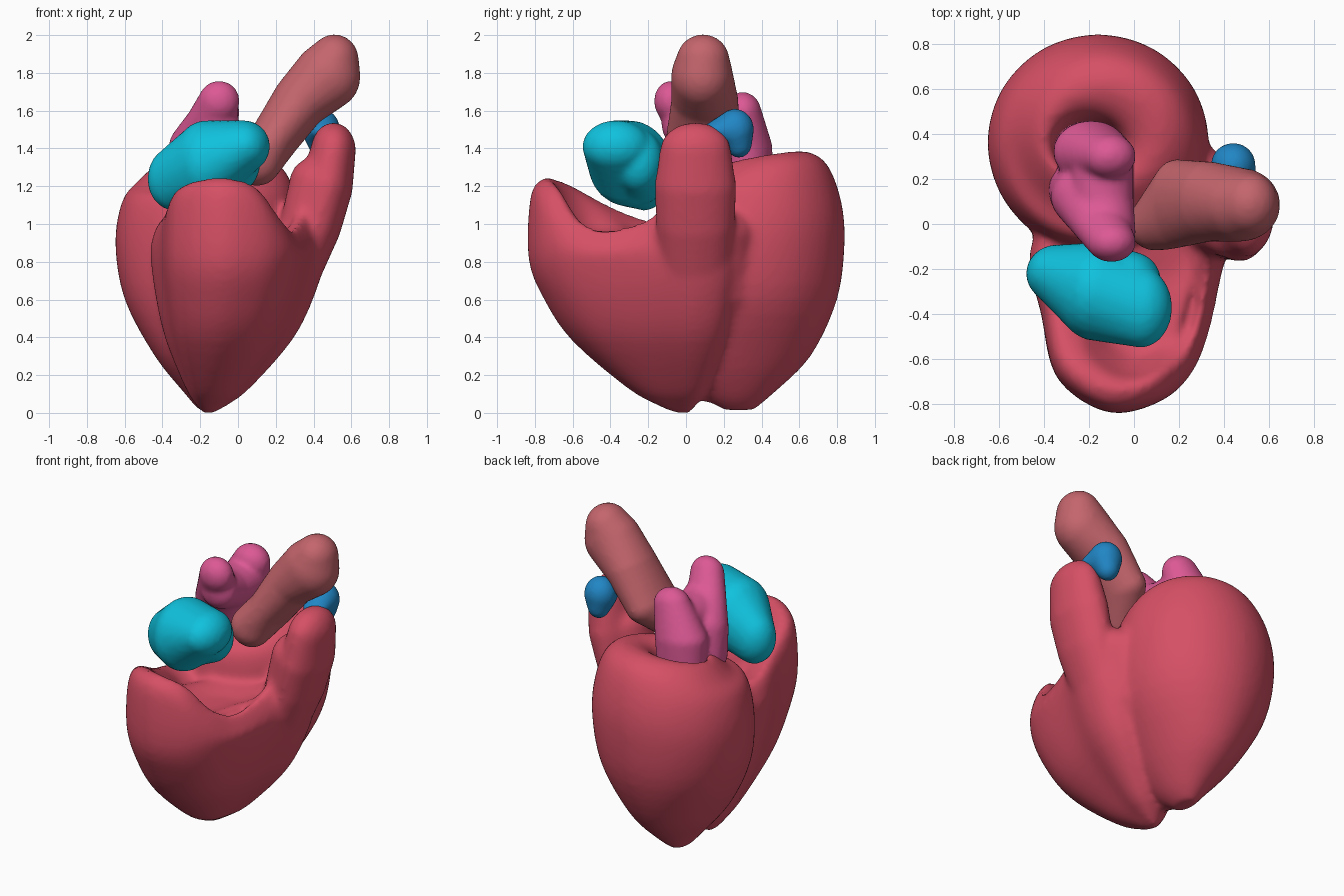
import bpy, bmesh
from mathutils import Vector, Matrix

if "Cube" in bpy.data.objects:
    bpy.data.objects.remove(bpy.data.objects["Cube"])


def spline(pts, n, closed=False):
    """Catmull-Rom resampling of a list of vectors."""
    k, out = len(pts), []
    for i in range(k if closed else k - 1):
        g = lambda j: pts[j % k] if closed else pts[max(0, min(k - 1, j))]
        a, b, c, d = g(i - 1), g(i), g(i + 1), g(i + 2)
        for s in range(n):
            t = s / n
            out.append(0.5 * (2 * b + (c - a) * t + (2 * a - 5 * b + 4 * c - d) * t * t
                              + (3 * b - a - 3 * c + d) * t ** 3))
    return out if closed else out + [pts[-1]]


def loft(bm, rings):
    """Smooth closed skin through rings of equal point count."""
    rings = [spline(r, 4, True) for r in rings]
    columns = [spline(list(c), 4) for c in zip(*rings)]
    rows = [[bm.verts.new(p) for p in row] for row in zip(*columns)]
    n = len(rows[0])
    for a, b in zip(rows, rows[1:]):
        for i in range(n):
            j = (i + 1) % n
            bm.faces.new((a[i], a[j], b[j], b[i]))
    for row, flip in ((rows[0], True), (rows[-1], False)):
        mid = bm.verts.new(sum((v.co for v in row), Vector()) / n)
        for i in range(n):
            e = (row[i], row[(i + 1) % n], mid)
            bm.faces.new(e[::-1] if flip else e)


def chain(bm, keys, steps=6):
    """Row of ellipsoids (x, y, z, rx, ry, rz) blended between keys."""
    for a, b in zip(keys, keys[1:]):
        for s in range(steps + 1):
            v = [p + (q - p) * s / steps for p, q in zip(a, b)]
            m = Matrix.Translation(v[:3]) @ Matrix.Diagonal((*v[3:], 1))
            bmesh.ops.create_icosphere(bm, subdivisions=3, radius=1, matrix=m)


def finish(name, bm, color, voxel, smooth):
    """Fuse overlapping pieces into one smooth skin."""
    me = bpy.data.meshes.new(name)
    bm.to_mesh(me)
    bm.free()
    ob = bpy.data.objects.new(name, me)
    bpy.context.collection.objects.link(ob)
    r = ob.modifiers.new("fuse", 'REMESH')
    r.mode, r.voxel_size, r.use_smooth_shade = 'VOXEL', voxel, True
    s = ob.modifiers.new("soften", 'SMOOTH')
    s.factor, s.iterations = 0.5, smooth
    mat = bpy.data.materials.new(name)
    mat.diffuse_color = (*color, 1)
    mat.use_nodes = True
    mat.node_tree.nodes["Principled BSDF"].inputs["Base Color"].default_value = mat.diffuse_color
    me.materials.append(mat)
    return ob


# Heart wall: back ventricle as a rounded cup (z, cx, cy, rx, ry), mouth tilted forward
heart = bmesh.new()
cup = [(.015, -.16, .28, .05, .08), (.1, -.15, .27, .13, .19), (.3, -.16, .28, .28, .38),
       (.6, -.16, .33, .44, .47), (.9, -.16, .36, .49, .48), (1.13, -.15, .37, .46, .45),
       (1.26, -.14, .38, .38, .36), (1.34, -.15, .38, .26, .23), (1.28, -.19, .35, .17, .14),
       (1.1, -.2, .33, .14, .11)]
circle = [Matrix.Rotation(i * 0.5235988, 3, 'Z') @ Vector((1, 0, 0)) for i in range(12)]
loft(heart, [[Vector((cx + c.x * rx, cy + c.y * ry,
                      z + (.2 * (.4 * c.x + .9 * c.y) * ry if z > 1.2 else 0)))
              for c in circle] for z, cx, cy, rx, ry in cup])

# Front ventricle: outline with its own rim height at each point
rim = [(-.46, -.12, 1.0), (-.41, -.4, 1.08), (-.34, -.68, 1.2), (-.12, -.83, 1.24),
       (.1, -.79, 1.2), (.245, -.67, 1.05), (.33, -.48, .97), (.39, -.2, 1.02),
       (.46, .05, 1.15), (.38, .25, 1.1), (.1, .3, 1.0), (-.3, .15, 1.0)]
rim = [Vector(p) for p in rim]
apex, mid, pit = Vector((-.17, 0, 0)), Vector((-.03, -.25, 0)), Vector((.1, -.35, 0))


def section(center, scale, height):
    out = []
    for p in rim:
        q = center + (p - center) * scale
        out.append(Vector((q.x, q.y, height(p.z))))
    return out


rings = [section(apex, s, lambda h, z=z: z) for z, s in
         ((.0, .07), (.04, .18), (.13, .37), (.38, .72), (.6, .9), (.82, 1))]
rings += [section(c, s, f) for c, s, f in
          ((mid, .98, lambda h: h - .09), (mid, .87, lambda h: h),
           (pit, .72, lambda h: h - .02), (pit, .6, lambda h: min(h - .06, 1.08)),
           (pit, .45, lambda h: .97), (pit, .2, lambda h: .94))]
loft(heart, rings)

# Outflow column on the right side, and flesh filling the groove between the lobes
chain(heart, [(.33, .05, .8, .13, .2, .15), (.42, .05, 1.0, .13, .21, .15),
              (.47, .05, 1.2, .14, .22, .15), (.505, .05, 1.39, .12, .19, .15)])
chain(heart, [(.34, .02, .95, .13, .16, .13), (.42, .02, 1.22, .15, .17, .14)])
chain(heart, [(-.16, .14, .17, .08, .13, .12), (-.03, .19, .38, .17, .16, .14),
              (.13, .2, .65, .2, .18, .15), (.24, .19, .95, .19, .18, .15)])
finish("heart_wall", heart, (.67, .08, .13), .02, 10)

# Great vessel rising to the right
bm = bmesh.new()
chain(bm, [(.1, 0, 1.33, .13, .12, .13), (.19, .09, 1.45, .13, .2, .13),
           (.33, .1, 1.65, .15, .18, .15), (.47, .085, 1.78, .18, .165, .18),
           (.51, .09, 1.87, .13, .14, .135)])
finish("great_vessel", bm, (.55, .13, .15), .016, 6)

# Front chamber with a bulge towards the middle
bm = bmesh.new()
chain(bm, [(-.34, -.22, 1.24, .14, .13, .17), (-.17, -.3, 1.32, .18, .22, .23),
           (.03, -.37, 1.41, .14, .18, .14)])
chain(bm, [(-.17, -.25, 1.3, .18, .17, .2), (-.02, -.25, 1.33, .14, .13, .17)])
finish("front_chamber", bm, (.005, .54, .73), .016, 6)

# Back chamber: saddle body with two horns joined by a web
bm = bmesh.new()
chain(bm, [(-.2, .33, 1.2, .16, .13, .1), (-.19, .32, 1.4, .17, .14, .12),
           (-.11, .3, 1.59, .12, .1, .11)])
chain(bm, [(-.25, .15, 1.25, .13, .14, .14), (-.21, .12, 1.4, .16, .14, .15),
           (-.15, .0, 1.53, .13, .1, .12), (-.1, -.08, 1.65, .11, .09, .11)])
chain(bm, [(-.14, .3, 1.48, .14, .12, .13), (-.14, .1, 1.48, .14, .12, .13),
           (-.11, -.04, 1.53, .12, .09, .12)])
finish("back_chamber", bm, (.72, .1, .3), .016, 6)

# Small side lobe behind the outflow column
bm = bmesh.new()
chain(bm, [(.46, .16, 1.49, .08, .08, .05), (.44, .26, 1.5, .1, .1, .11),
           (.44, .28, 1.43, .07, .07, .08)])
finish("side_lobe", bm, (.015, .24, .56), .012, 5)
